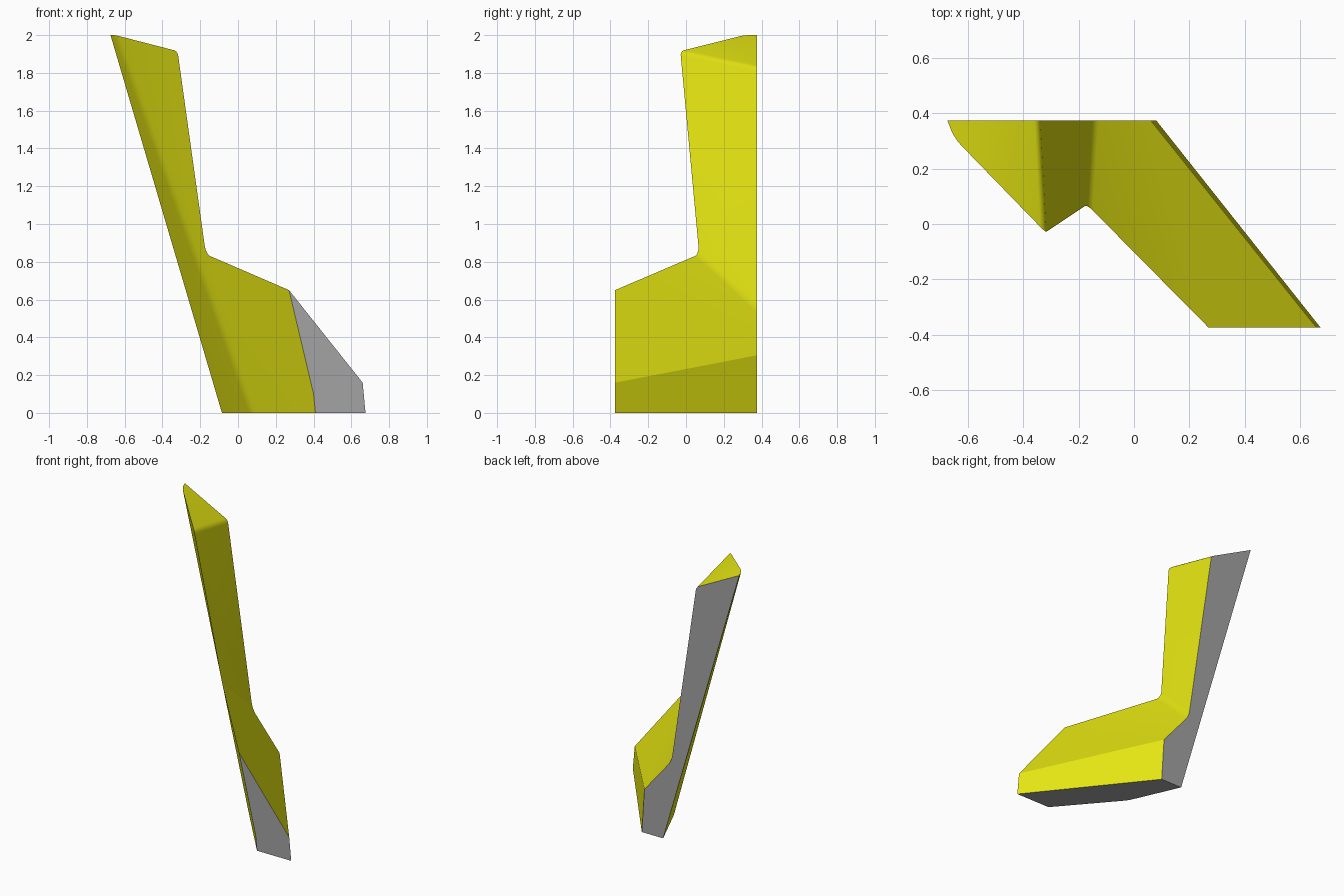
import bpy, bmesh

cube = bpy.data.objects.get("Cube")
if cube:
    bpy.data.objects.remove(cube, do_unlink=True)


def make_material(name, color):
    m = bpy.data.materials.new(name)
    m.use_nodes = True
    m.diffuse_color = color
    m.node_tree.nodes["Principled BSDF"].inputs["Base Color"].default_value = color
    return m


yellow = make_material("yellow", (0.78, 0.78, 0.006, 1))
grey = make_material("grey", (0.37, 0.37, 0.37, 1))

# Corners of the slanted bracket
FRONT, BACK = -0.375, 0.375
corners = {
    # front cap
    "front_top": (0.27, FRONT, 0.65), "front_brow": (0.66, FRONT, 0.16),
    "front_heel": (0.675, FRONT, 0), "front_toe": (0.41, FRONT, 0),
    "front_knee": (0.40, FRONT, 0.10),
    # back cap
    "back_tip": (-0.675, BACK, 2), "back_shoulder": (-0.342, BACK, 1.83),
    "back_inner": (-0.15, BACK, 0.557), "back_brow": (0.06, BACK, 0.305),
    "back_heel": (0.08, BACK, 0), "back_toe": (-0.085, BACK, 0),
    # free edge of the blade and the base bend
    "notch": (-0.17, 0.07, 0.84), "blade_corner": (-0.32, -0.03, 1.915),
    "tip_corner": (-0.65, 0.31, 2), "base_bend": (0.07, 0.026, 0),
}
faces = [
    # caps and base
    "front_top front_knee front_toe front_heel front_brow",
    "back_tip back_shoulder back_inner back_brow back_heel back_toe",
    "front_toe base_bend back_toe back_heel front_heel",
    # upper surfaces
    "blade_corner back_shoulder back_tip tip_corner",
    "blade_corner notch back_inner back_shoulder",
    "notch front_top front_brow back_brow back_inner",
    "front_brow front_heel back_heel back_brow",
    # outer side and its rear strip
    "front_top notch blade_corner tip_corner base_bend front_toe front_knee",
    "tip_corner back_tip back_toe base_bend",
]

bm = bmesh.new()
verts = {name: bm.verts.new(co) for name, co in corners.items()}
for face in faces:
    bm.faces.new([verts[name] for name in face.split()])
bmesh.ops.recalc_face_normals(bm, faces=bm.faces[:])

# Softened folds
for a, b, width in (("blade_corner", "back_shoulder", 0.02),
                    ("notch", "back_inner", 0.03),
                    ("tip_corner", "base_bend", 0.03)):
    edge = bm.edges.get((verts[a], verts[b]))
    if edge:
        bmesh.ops.bevel(bm, geom=[edge], offset=width, segments=3,
                        profile=0.5, affect='EDGES', clamp_overlap=True)

# Grey on the flat caps and base, yellow elsewhere
bm.normal_update()
for f in bm.faces:
    f.material_index = int(abs(f.normal.y) > 0.99 or f.normal.z < -0.99)

mesh = bpy.data.meshes.new("slanted_bracket")
bm.to_mesh(mesh)
bm.free()
mesh.materials.append(yellow)
mesh.materials.append(grey)
bracket = bpy.data.objects.new("slanted_bracket", mesh)
bpy.context.collection.objects.link(bracket)

bpy.ops.object.select_all(action='DESELECT')
bracket.select_set(True)
bpy.context.view_layer.objects.active = bracket
bpy.ops.object.shade_smooth_by_angle(angle=0.4)
